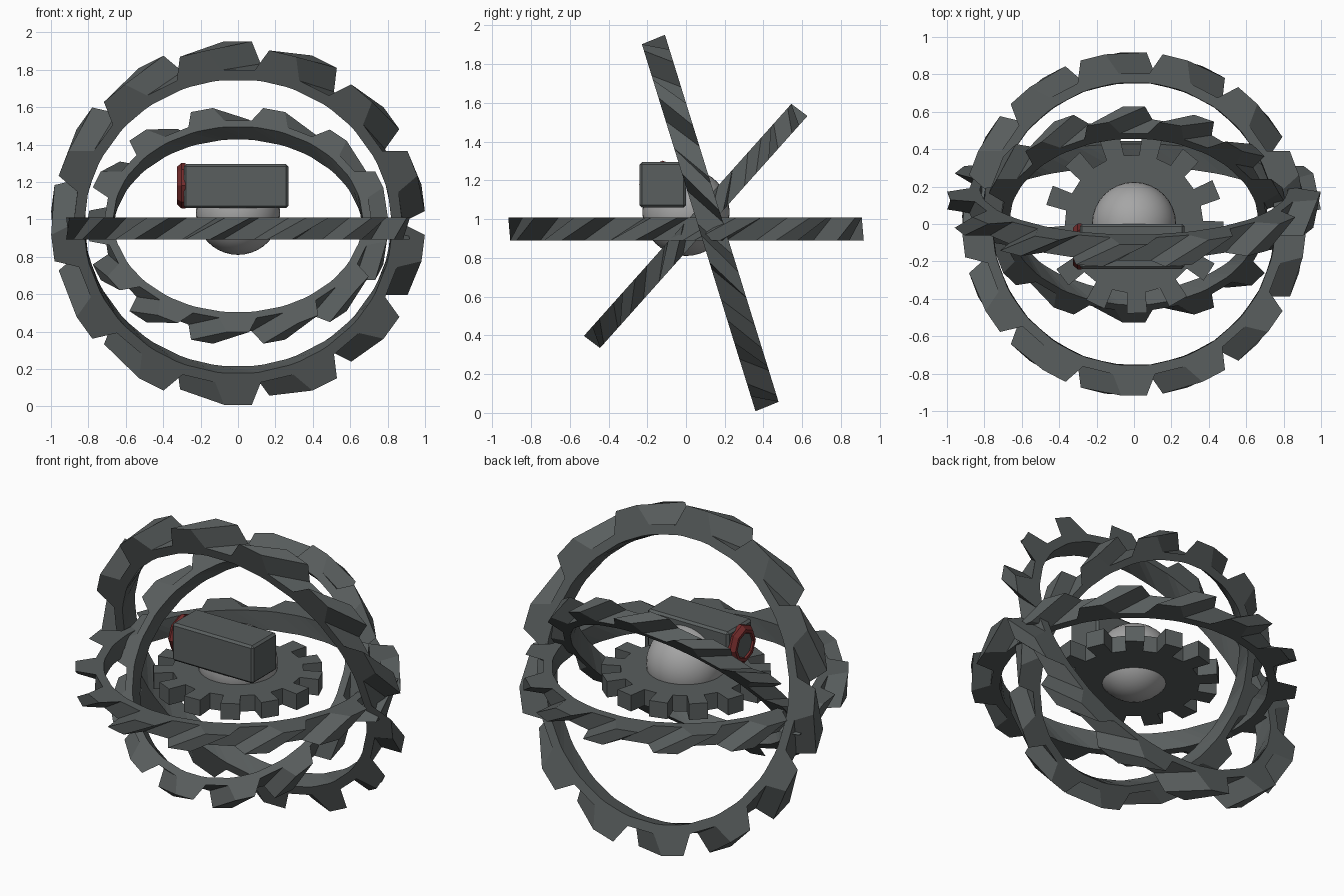
import bpy, bmesh, math
from mathutils import Matrix, Vector

cube = bpy.data.objects.get("Cube")
if cube:
    bpy.data.objects.remove(cube, do_unlink=True)


def material(name, rgb):
    m = bpy.data.materials.new(name)
    m.use_nodes = True
    m.diffuse_color = (*rgb, 1)
    m.node_tree.nodes["Principled BSDF"].inputs["Base Color"].default_value = (*rgb, 1)
    return m


GREY = material("dark grey", (0.10, 0.112, 0.112))
PALE = material("pale grey", (0.38, 0.38, 0.38))
RED = material("dull red", (0.17, 0.025, 0.025))


def finish(bm, name, mats, matrix=Matrix()):
    bmesh.ops.recalc_face_normals(bm, faces=bm.faces)
    mesh = bpy.data.meshes.new(name)
    bm.to_mesh(mesh)
    bm.free()
    for m in mats:
        mesh.materials.append(m)
    obj = bpy.data.objects.new(name, mesh)
    bpy.context.collection.objects.link(obj)
    obj.matrix_world = matrix
    return obj


def gear(name, centre, tilt, tip, root, inner, depth, tip_w, root_w, skew):
    """Toothed ring about local z; the upper face is turned by skew degrees."""
    teeth = 13
    bm = bmesh.new()

    def loop(z, turn):
        outer, bore = [], []
        for i in range(teeth):
            mid = -90 + turn + i * 360 / teeth
            for off, r in ((-root_w, root), (-tip_w, tip), (tip_w, tip), (root_w, root)):
                a = math.radians(mid + off / 2)
                d = Vector((math.cos(a), math.sin(a), 0))
                outer.append(bm.verts.new(d * r + Vector((0, 0, z))))
                bore.append(bm.verts.new(d * inner + Vector((0, 0, z))))
        return outer, bore

    top_out, top_in = loop(depth / 2, 0)
    low_out, low_in = loop(-depth / 2, -skew)
    n = teeth * 4
    for i in range(n):
        j = (i + 1) % n
        for a, b in ((top_out, top_in), (low_out, top_out), (low_in, low_out), (top_in, low_in)):
            bm.faces.new((a[i], a[j], b[j], b[i]))
    return finish(bm, name, [GREY],
                  Matrix.Translation(centre) @ Matrix.Rotation(math.radians(tilt), 4, 'X'))


# Three helical rings, similar in shape, at different scales and tilts
for name, centre, tilt, s in (
        ("level_ring", (0, 0, 0.95), 0, 0.92),
        ("upright_ring", (0, 0.125, 0.98), 107.2, 1.0),
        ("slanted_ring", (0, 0.05, 0.965), 48.2, 0.81)):
    gear(name, centre, tilt, s, 0.88 * s, 0.823 * s, 0.128 * s, 8.5, 16, 13.8)

# Straight-toothed inner gear
hub = gear("inner_gear", (0, 0, 0.95), 0, 0.48, 0.37, 0.18, 0.1, 13, 15, 0)
hub.rotation_euler.z = math.radians(2)

# Ball in the middle
bm = bmesh.new()
bmesh.ops.create_uvsphere(bm, u_segments=32, v_segments=20, radius=0.225)
for f in bm.faces:
    f.smooth = True
finish(bm, "core_ball", [PALE], Matrix.Translation((0, 0, 1.035)))

# Box body with softened edges
bm = bmesh.new()
bmesh.ops.create_cube(bm, size=1)
bmesh.ops.scale(bm, vec=(0.56, 0.24, 0.235), verts=bm.verts)
bmesh.ops.bevel(bm, geom=bm.edges[:], offset=0.013, segments=1, affect='EDGES')
finish(bm, "box_body", [GREY], Matrix.Translation((-0.01, -0.12, 1.177)))

# Eight-sided end cap: red rim around a grey recessed face
bm = bmesh.new()
rings = []
for x, r in ((-0.28, 0.122), (-0.302, 0.122), (-0.327, 0.1), (-0.327, 0.08), (-0.317, 0.075)):
    rings.append([bm.verts.new((x, r * math.sin(k * math.pi / 4), r * math.cos(k * math.pi / 4)))
                  for k in range(8)])
for a, b in zip(rings, rings[1:]):
    for k in range(8):
        bm.faces.new((a[k], a[k - 1], b[k - 1], b[k]))
bm.faces.new(rings[0])
bm.faces.new(rings[-1]).material_index = 1
finish(bm, "end_cap", [RED, GREY], Matrix.Translation((0, -0.12, 1.18)))
